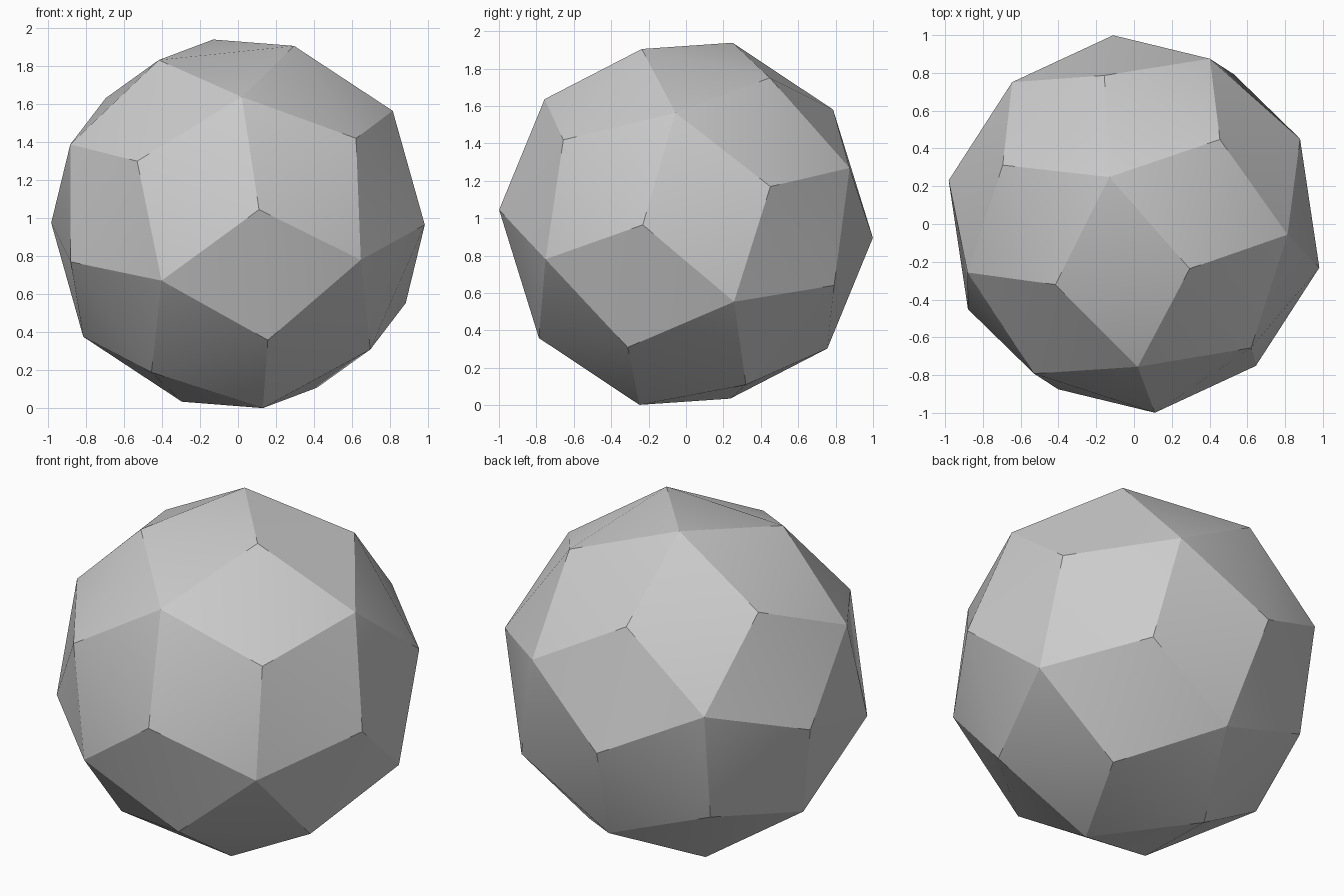
import bpy, bmesh, math
from mathutils import Vector, Matrix

cube = bpy.data.objects.get("Cube")
if cube:
    bpy.data.objects.remove(cube, do_unlink=True)

RADIUS = 1.008
CENTRE = Vector((0, 0, 0.97))


def hull(points):
    """Closed convex mesh around the points."""
    bm = bmesh.new()
    for p in points:
        bm.verts.new(p)
    bmesh.ops.convex_hull(bm, input=bm.verts[:])
    bmesh.ops.recalc_face_normals(bm, faces=bm.faces[:])
    return bm


# Tilted frame: one five-way corner is the pole, a neighbour sets the spin
pole = Vector((0.02, -0.76, 0.67)).normalized()
side = Vector((-0.40, -0.88, -0.29))
side = (side - pole * side.dot(pole)).normalized()
frame = Matrix((side, pole.cross(side), pole)).transposed()

# Twelve five-way corners: a pole, a ring of five, and their opposites
z = 1 / math.sqrt(5)
half = [Vector((0, 0, 1))]
for k in range(5):
    a = k * math.tau / 5
    half.append(Vector((2 * z * math.cos(a), 2 * z * math.sin(a), z)))
corners = [frame @ (p * s) for p in half for s in (1, -1)]

# Twenty more corners above the middle of each triangle
bm = hull(corners)
corners += [f.calc_center_median().normalized() for f in bm.faces]
bm.free()

# Faceted ball of sixty triangles
bm = hull([CENTRE + p * RADIUS for p in corners])
mesh = bpy.data.meshes.new("faceted_ball")
bm.to_mesh(mesh)
bm.free()
ball = bpy.data.objects.new("faceted_ball", mesh)
bpy.context.collection.objects.link(ball)

# Plain grey stone colour
grey = bpy.data.materials.new("light_grey")
grey.use_nodes = True
colour = (0.6, 0.6, 0.6, 1)
grey.diffuse_color = colour
grey.node_tree.nodes["Principled BSDF"].inputs["Base Color"].default_value = colour
mesh.materials.append(grey)

# Soften the shallow folds, keep the steeper ones crisp
bpy.context.view_layer.objects.active = ball
ball.select_set(True)
bpy.ops.object.shade_smooth_by_angle(angle=math.radians(22))
